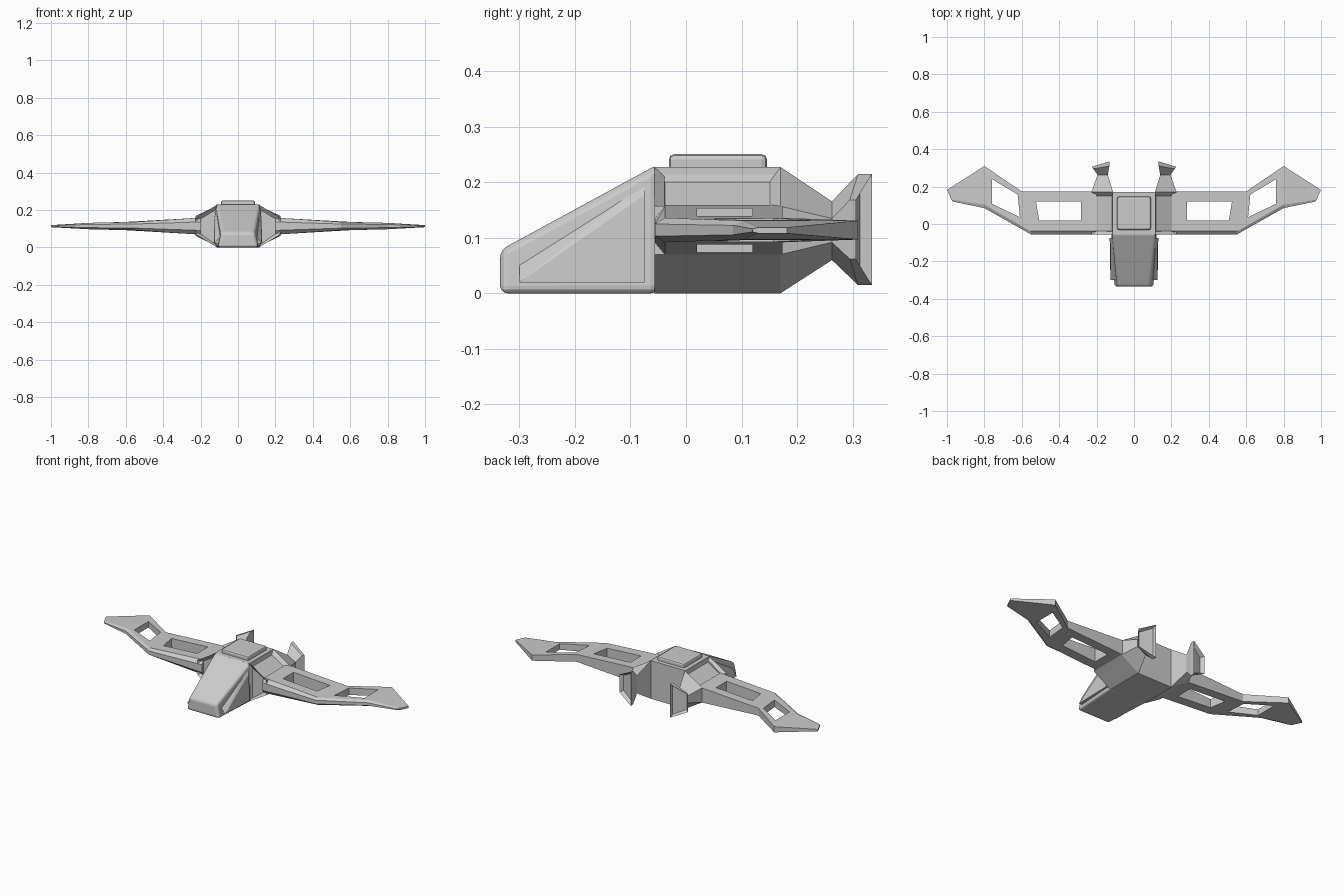
import bpy, bmesh

if "Cube" in bpy.data.objects:
    bpy.data.objects.remove(bpy.data.objects["Cube"])

def finish(bm, name, mirror=False, bevel=0, segments=2):
    bmesh.ops.recalc_face_normals(bm, faces=bm.faces)
    me = bpy.data.meshes.new(name)
    bm.to_mesh(me)
    bm.free()
    ob = bpy.data.objects.new(name, me)
    bpy.context.collection.objects.link(ob)
    if bevel:
        b = ob.modifiers.new("bevel", 'BEVEL')
        b.width, b.segments = bevel, segments
        b.limit_method, b.angle_limit = 'ANGLE', 0.6
    if mirror:
        m = ob.modifiers.new("mirror", 'MIRROR')
        m.use_mirror_merge = False
    return ob

def loft(rings):
    """Skin a row of equal-length rings and cap both ends."""
    bm = bmesh.new()
    vs = [[bm.verts.new(p) for p in r] for r in rings]
    n = len(vs[0])
    for a, b in zip(vs, vs[1:]):
        for i in range(n):
            j = (i + 1) % n
            bm.faces.new((a[i], a[j], b[j], b[i]))
    bm.faces.new(vs[0])
    bm.faces.new(vs[-1])
    bmesh.ops.recalc_face_normals(bm, faces=bm.faces)
    bm.normal_update()
    return bm

def section(y, zlo, zhi, xlo, xhi):
    return [(-xlo, y, zlo), (xlo, y, zlo), (xhi, y, zhi), (-xhi, y, zhi)]

# Central hull and raised roof panel
finish(loft([section(-.057, 0, .228, .115, .115), section(.17, 0, .228, .115, .115)]), "hull")
finish(loft([section(-.031, .2, .251, .09, .09), section(.146, .2, .251, .09, .09)]),
       "roof_panel", bevel=.01)

# Wedge nose with rounded edges
finish(loft([section(-.335, 0, .078, .107, .088), section(-.05, 0, .233, .122, .118)]),
       "nose", bevel=.014, segments=3)

# Cheek panels on the nose sides
bm = bmesh.new()
for p in [(.126, -.3, .02), (.13, -.075, .02), (.124, -.075, .177),
          (.092, -.3, .062), (.112, -.075, .2),
          (.07, -.3, .02), (.07, -.075, .02), (.07, -.3, .06), (.07, -.075, .19)]:
    bm.verts.new(p)
r = bmesh.ops.convex_hull(bm, input=bm.verts)
junk = [v for v in set(r["geom_interior"]) | set(r["geom_unused"])
        if isinstance(v, bmesh.types.BMVert)]
bmesh.ops.delete(bm, geom=junk, context='VERTS')
finish(bm, "cheek_panel", mirror=True)

# Side pods: trapezoid section tapering back to a flared exhaust
def pod(xi, xo, yi, yo, zi, zo):
    return [(xi, yi, zi[0]), (xo, yo, zo[0]), (xo, yo, zo[1]), (xi, yi, zi[1])]

bm = loft([
    pod(.112, .228, -.057, -.057, (0, .228), (.07, .157)),
    pod(.112, .228, .17, .17, (0, .228), (.07, .157)),
    pod(.14, .195, .263, .263, (.06, .166), (.092, .135)),
    pod(.132, .218, .31, .295, (.015, .215), (.062, .168)),
    pod(.13, .226, .335, .306, (.015, .215), (.062, .168)),
])
front, back, top = [], [], []
for f in bm.faces:
    c, n = f.calc_center_median(), f.normal
    if n.y < -.9 and c.y < -.05:
        front.append(f)
    elif n.y > .5 and c.y > .315:
        back.append(f)
    elif n.z > .5 and c.y < .1:
        top.append(f)
for faces, t, d in ((front, .02, -.018), (back, .014, -.02), (top, .027, -.02)):
    bmesh.ops.inset_individual(bm, faces=faces, thickness=t, depth=d)
finish(bm, "side_pod", mirror=True)

# Wings: (front x, front y, back x, back y, z low, z high)
stations = [
    (.20, -.056, .20, .174, .068, .159),
    (.228, -.056, .228, .174, .07, .157),
    (.55, -.056, .60, .174, .092, .136),
    (.80, .085, .80, .31, .097, .131),
    (.97, .12, 1.0, .182, .108, .119),
]
rings = []
for fx, fy, bx, by, lo, hi in stations:
    t = hi - lo
    s = min(.018, t)
    k = s / (by - fy)
    mx, my = fx + (bx - fx) * k, fy + s
    rings.append([(bx, by, lo), (bx, by, hi), (mx, my, hi), (fx, fy, hi - t * .25),
                  (fx, fy, lo + t * .25), (mx, my, lo)])
wing = finish(loft(rings), "wing")

# Two openings cut through each wing
holes = [[(.283, .02), (.507, .02), (.524, .12), (.283, .12)],
         [(.61, .037), (.76, .108), (.76, .24), (.622, .158)]]
cutters = []
bpy.context.view_layer.objects.active = wing
for h in holes:
    c = finish(loft([[(x, y, z) for x, y in h] for z in (-.1, .4)]), "wing_cutter")
    c.hide_render = True
    cutters.append(c)
    m = wing.modifiers.new("opening", 'BOOLEAN')
    m.operation, m.object, m.solver = 'DIFFERENCE', c, 'EXACT'
    bpy.ops.object.modifier_apply(modifier=m.name)
for c in cutters:
    bpy.data.objects.remove(c)
wing.modifiers.new("mirror", 'MIRROR').use_mirror_merge = False
